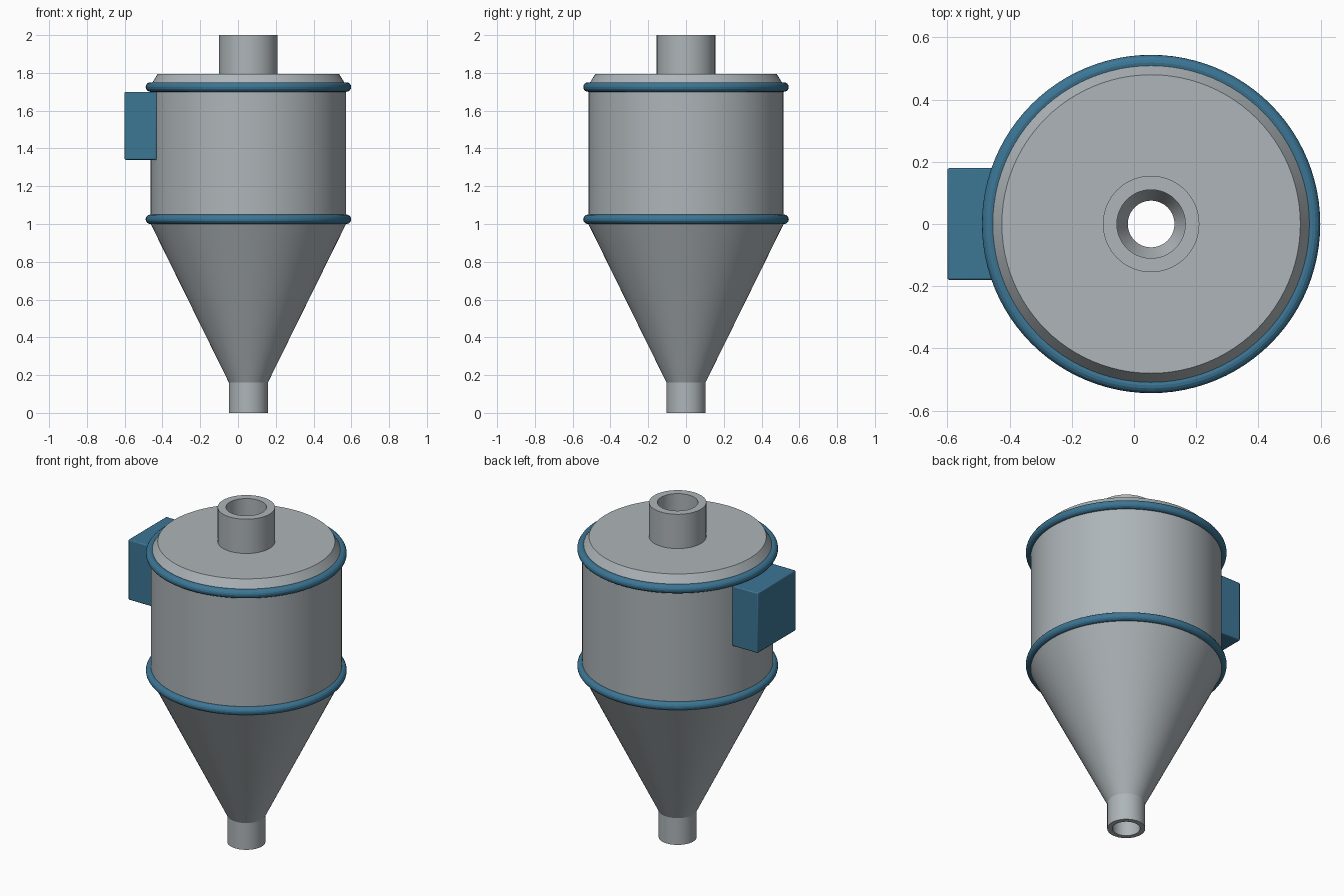
import bpy, math

cube = bpy.data.objects.get("Cube")
if cube:
    bpy.data.objects.remove(cube, do_unlink=True)

AXIS = 0.055   # x of the vertical axis of the vessel
SEGMENTS = 96


def material(name, colour):
    mat = bpy.data.materials.new(name)
    mat.use_nodes = True
    mat.diffuse_color = colour
    mat.node_tree.nodes["Principled BSDF"].inputs["Base Color"].default_value = colour
    return mat


steel = material("galvanised_grey", (0.42, 0.46, 0.48, 1))
blue = material("painted_blue", (0.045, 0.18, 0.30, 1))


def shade(obj, mat):
    obj.data.materials.append(mat)
    bpy.ops.object.select_all(action='DESELECT')
    bpy.context.view_layer.objects.active = obj
    obj.select_set(True)
    bpy.ops.object.shade_smooth_by_angle(angle=math.radians(20))


def lathe(name, profile, mat):
    """Turn a closed (radius, z) outline, listed anticlockwise, about the vessel axis."""
    n = len(profile)
    verts, faces = [], []
    for i in range(SEGMENTS):
        a = math.tau * i / SEGMENTS
        verts += [(r * math.cos(a), r * math.sin(a), z) for r, z in profile]
        j = (i + 1) % SEGMENTS
        faces += [(i * n + k, j * n + k, j * n + (k + 1) % n, i * n + (k + 1) % n)
                  for k in range(n)]
    mesh = bpy.data.meshes.new(name)
    mesh.from_pydata(verts, [], faces)
    obj = bpy.data.objects.new(name, mesh)
    obj.location.x = AXIS
    bpy.context.collection.objects.link(obj)
    shade(obj, mat)


# Hollow shell: discharge spout, cone, barrel, chamfered lid and top pipe
lathe("vessel_shell", [
    (0.103, 0), (0.103, 0.16), (0.517, 1.0), (0.517, 1.735), (0.48, 1.795),
    (0.155, 1.795), (0.155, 2.0), (0.11, 2.0), (0.11, 1.765),
    (0.46, 1.765), (0.487, 1.72), (0.487, 1.01), (0.075, 0.165), (0.075, 0),
], steel)

# Flange rings round the barrel
for name, z in (("lower_ring", 1.025), ("upper_ring", 1.725)):
    bpy.ops.mesh.primitive_torus_add(
        location=(AXIS, 0, z), major_radius=0.519, minor_radius=0.025,
        major_segments=SEGMENTS, minor_segments=16)
    ring = bpy.context.object
    ring.name = name
    shade(ring, blue)

# Square inlet duct, ending inside the barrel wall
bpy.ops.mesh.primitive_cube_add(size=1, location=(-0.515, 0, 1.52))
duct = bpy.context.object
duct.name = "inlet_duct"
duct.scale = (0.17, 0.36, 0.36)
bpy.ops.object.transform_apply(location=False, rotation=False, scale=True)
bevel = duct.modifiers.new("soft_edges", 'BEVEL')
bevel.width = 0.006
bevel.segments = 2
shade(duct, blue)
